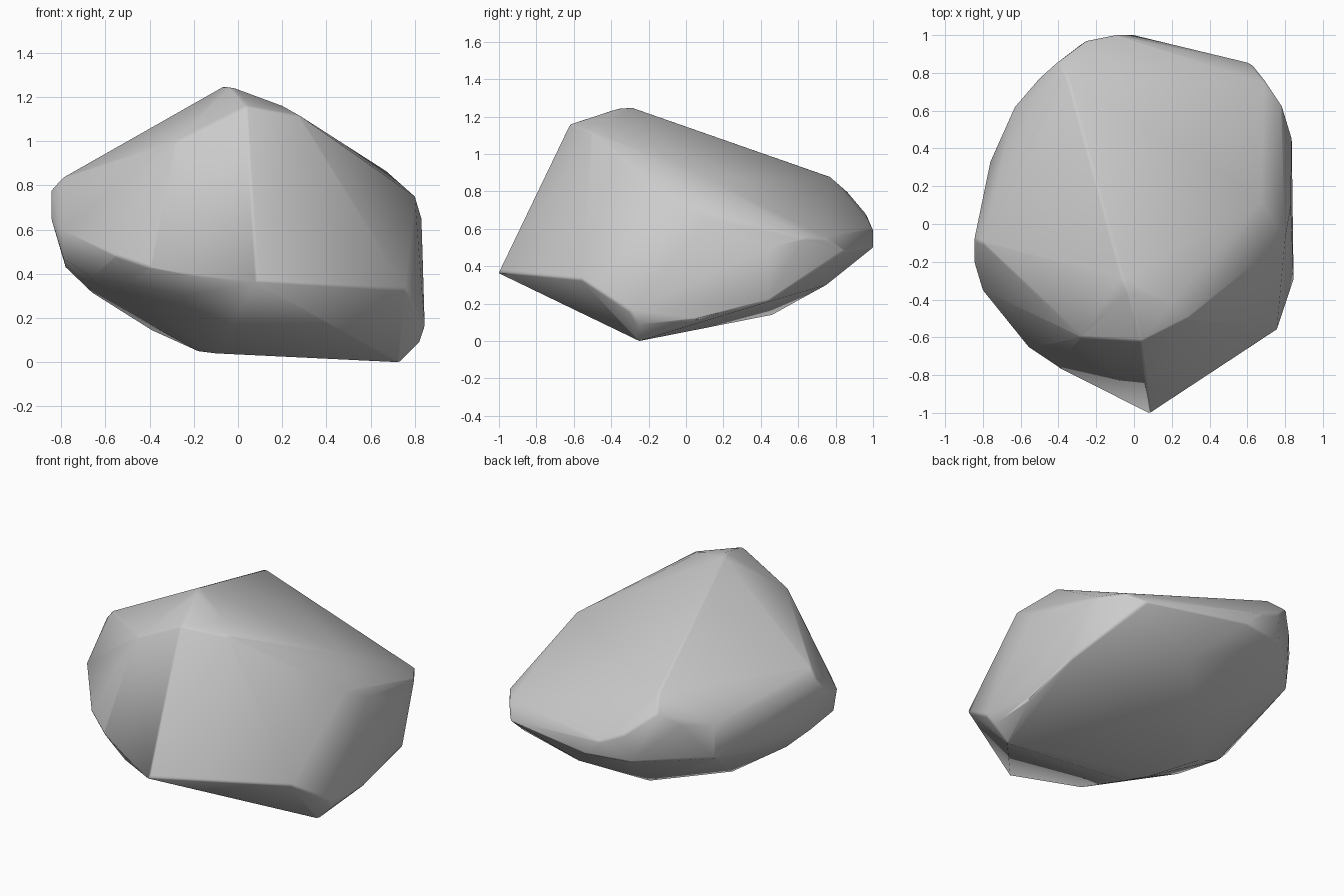
import bpy
import bmesh
import math

if "Cube" in bpy.data.objects:
    bpy.data.objects.remove(bpy.data.objects["Cube"])

# Corner points of the boulder, grouped by region
crown = [(-.06, -.29, 1.25), (-.03, -.36, 1.245), (.04, -.62, 1.16), (.2, -.42, 1.16),
         (.28, -.5, 1.115), (-.28, -.6, 1.0)]
right_side = [(.67, .12, .865), (.8, -.08, .75), (.83, .1, .65),
              (.835, .45, .5), (.78, .63, .55), (.7, .75, .55), (.62, .85, .48),
              (.76, -.56, .33), (.845, -.3, .16), (.82, -.26, .09),
              (.83, .08, .12), (.83, .44, .21)]
back = [(0, 1, .5), (-.1, 1, .6), (-.25, .97, .67), (-.28, .95, .5), (-.35, .77, .88),
        (-.4, .86, .8), (-.5, .77, .72), (-.63, .62, .7), (-.62, .6, .48), (-.5, .72, .5)]
left_side = [(-.76, .33, .65), (-.8, -.1, .83), (-.845, -.08, .78), (-.845, -.2, .65),
             (-.8, -.35, .6), (-.79, -.33, .47), (-.78, -.12, .43), (-.55, -.66, .48),
             (-.4, -.76, .43), (-.15, -.88, .38)]
underside = [(.09, -1, .37), (.73, -.25, 0), (-.1, -.2, .04), (-.18, -.1, .05),
             (-.07, .46, .14), (-.39, .1, .145), (.22, .75, .3), (-.66, -.05, .315),
             (-.66, -.4, .38), (-.5, -.57, .36), (-.25, -.76, .3)]

# Wrap the corners in one faceted shell
bm = bmesh.new()
for group in (crown, right_side, back, left_side, underside):
    for p in group:
        bm.verts.new(p)
bmesh.ops.convex_hull(bm, input=bm.verts[:])
bmesh.ops.delete(bm, geom=[v for v in bm.verts if not v.link_faces], context='VERTS')
bmesh.ops.recalc_face_normals(bm, faces=bm.faces[:])

mesh = bpy.data.meshes.new("boulder")
bm.to_mesh(mesh)
bm.free()
boulder = bpy.data.objects.new("boulder", mesh)
bpy.context.collection.objects.link(boulder)

# Narrow softened ridges, smooth facets
bevel = boulder.modifiers.new("soft_ridges", 'BEVEL')
bevel.width = 0.012
bevel.segments = 2
bevel.limit_method = 'ANGLE'
bevel.angle_limit = math.radians(35)

bpy.context.view_layer.objects.active = boulder
boulder.select_set(True)
bpy.ops.object.shade_smooth_by_angle(angle=math.radians(60))
